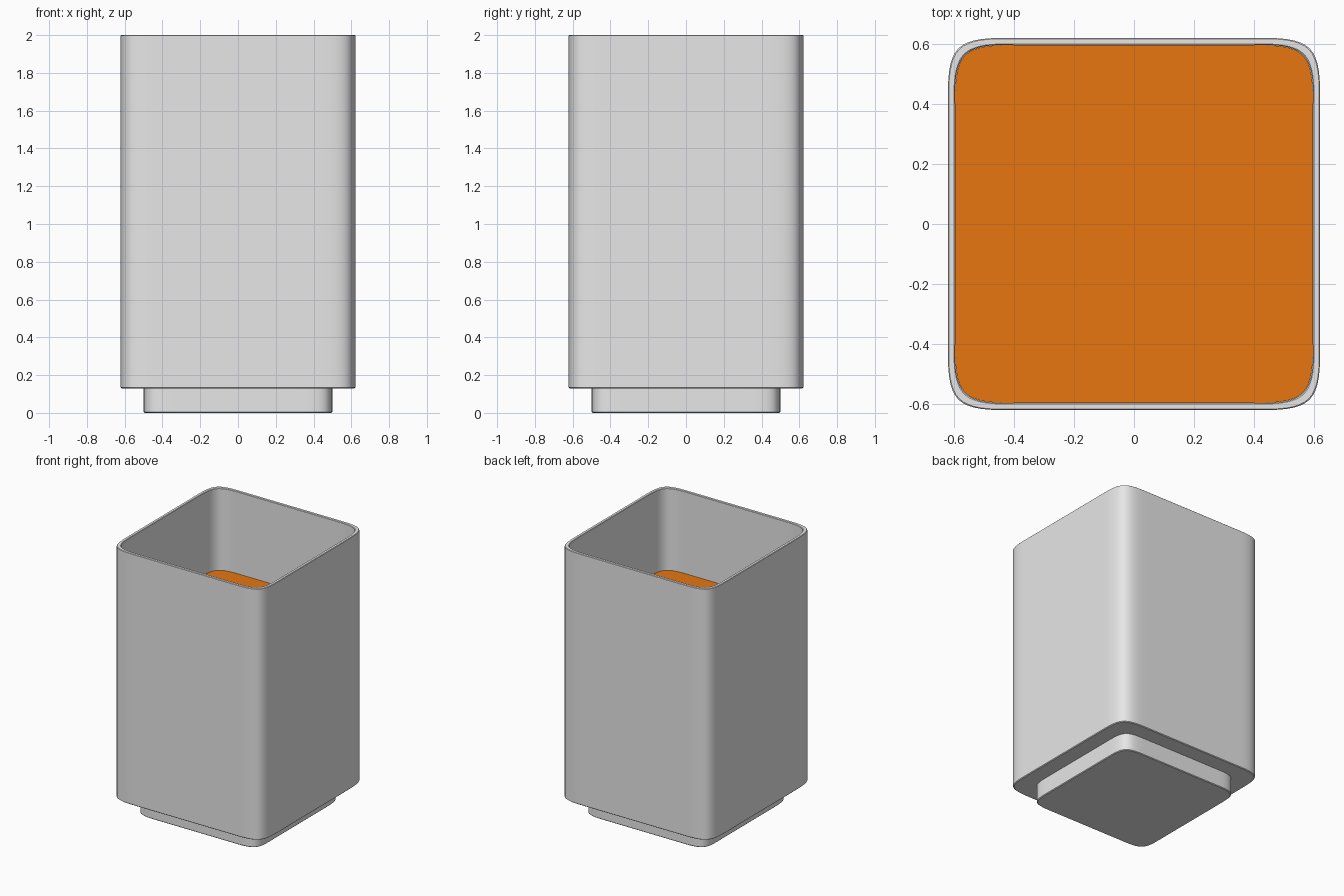
import bpy
import bmesh

if "Cube" in bpy.data.objects:
    bpy.data.objects.remove(bpy.data.objects["Cube"])

CORNER = 0.34   # corner spread as a share of the half width
STEPS = 8


def material(name, rgb):
    m = bpy.data.materials.new(name)
    m.diffuse_color = (*rgb, 1.0)
    m.use_nodes = True
    m.node_tree.nodes["Principled BSDF"].inputs["Base Color"].default_value = m.diffuse_color
    return m


def soft_square(half):
    """Square outline whose corners are uniform cubic B-spline curves."""
    d = half * CORNER
    pts = []
    for sx, sy, swap in ((1, 1, False), (-1, 1, True), (-1, -1, False), (1, -1, True)):
        ctrl = [(half, half - 2 * d), (half, half - d), (half, half),
                (half - d, half), (half - 2 * d, half)]
        if swap:
            ctrl.reverse()
        for i in range(2):
            a, b, c, e = ctrl[i:i + 4]
            for k in range(STEPS + (1 if i == 1 else 0)):
                t = k / STEPS
                w = ((1 - t) ** 3 / 6, (3 * t**3 - 6 * t * t + 4) / 6,
                     (-3 * t**3 + 3 * t * t + 3 * t + 1) / 6, t**3 / 6)
                x, y = (sum(wi * p[j] for wi, p in zip(w, (a, b, c, e))) for j in (0, 1))
                pts.append((sx * x, sy * y))
    return pts


def loft(name, rings, mat):
    """Stack soft squares given as (half width, z) and cap both ends."""
    bm = bmesh.new()
    loops = [[bm.verts.new((x, y, z)) for x, y in soft_square(h)] for h, z in rings]
    n = len(loops[0])
    for lo, hi in zip(loops, loops[1:]):
        for i in range(n):
            j = (i + 1) % n
            bm.faces.new((lo[i], lo[j], hi[j], hi[i]))
    bm.faces.new(loops[0][::-1])
    bm.faces.new(loops[-1])
    bmesh.ops.recalc_face_normals(bm, faces=bm.faces)
    me = bpy.data.meshes.new(name)
    bm.to_mesh(me)
    bm.free()
    me.materials.append(mat)
    ob = bpy.data.objects.new(name, me)
    bpy.context.collection.objects.link(ob)
    bpy.ops.object.select_all(action='DESELECT')
    ob.select_set(True)
    bpy.context.view_layer.objects.active = ob
    bpy.ops.object.shade_smooth_by_angle(angle=0.6)
    return ob


grey = material("light grey", (0.8, 0.8, 0.8))
orange = material("orange", (0.88, 0.2, 0.006))

# Pot: narrow foot, wide body, thin rim and inner cavity
loft("pot", [
    (0.495, 0.0), (0.5, 0.005), (0.5, 0.13),
    (0.617, 0.13), (0.622, 0.135), (0.622, 1.997), (0.619, 2.0),
    (0.602, 2.0), (0.599, 1.997), (0.599, 0.25),
], grey)

# Filling inside the pot
loft("filling", [(0.598, 1.33), (0.598, 1.39)], orange)
